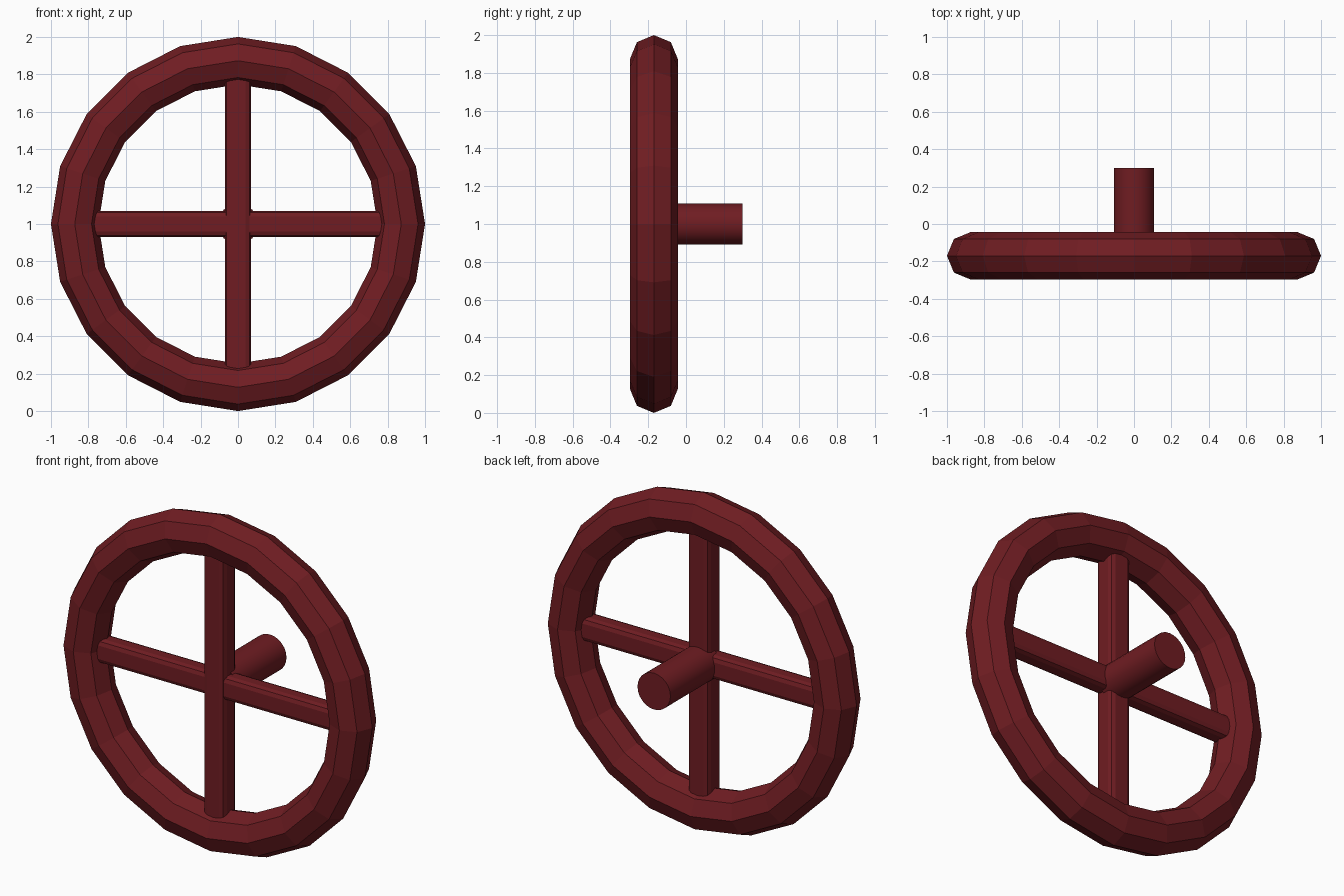
import bpy
from math import pi, radians

if "Cube" in bpy.data.objects:
    bpy.data.objects.remove(bpy.data.objects["Cube"])

CY, CZ = -0.17, 1.0   # centre of the wheel

mat = bpy.data.materials.new("dark_red")
mat.diffuse_color = (0.16, 0.012, 0.016, 1)
mat.use_nodes = True
mat.node_tree.nodes["Principled BSDF"].inputs["Base Color"].default_value = mat.diffuse_color


def finish(name, smooth=None):
    ob = bpy.context.object
    ob.name = name
    ob.data.materials.append(mat)
    if smooth:
        bpy.ops.object.shade_smooth_by_angle(angle=radians(smooth))
    return ob


def spoke(name, size):
    bpy.ops.mesh.primitive_cube_add(size=1, location=(0, CY, CZ))
    ob = bpy.context.object
    ob.scale = size
    bpy.ops.object.transform_apply(location=False, rotation=False, scale=True)
    bev = ob.modifiers.new("rounded_edges", 'BEVEL')
    bev.width = 0.03
    bev.segments = 2
    finish(name)


# Faceted rim
bpy.ops.mesh.primitive_torus_add(major_segments=20, minor_segments=8,
                                 major_radius=0.873, minor_radius=0.127,
                                 location=(0, CY, CZ), rotation=(pi / 2, 0, 0))
finish("rim")

# Crossed spokes, the upright one slightly proud
spoke("upright_spoke", (0.14, 0.13, 1.72))
spoke("cross_spoke", (1.72, 0.11, 0.14))

# Shaft towards the back
y0, y1 = CY, 0.30
bpy.ops.mesh.primitive_cylinder_add(vertices=24, radius=0.108, depth=y1 - y0,
                                    location=(0, (y0 + y1) / 2, CZ),
                                    rotation=(pi / 2, 0, 0))
finish("shaft", 30)
